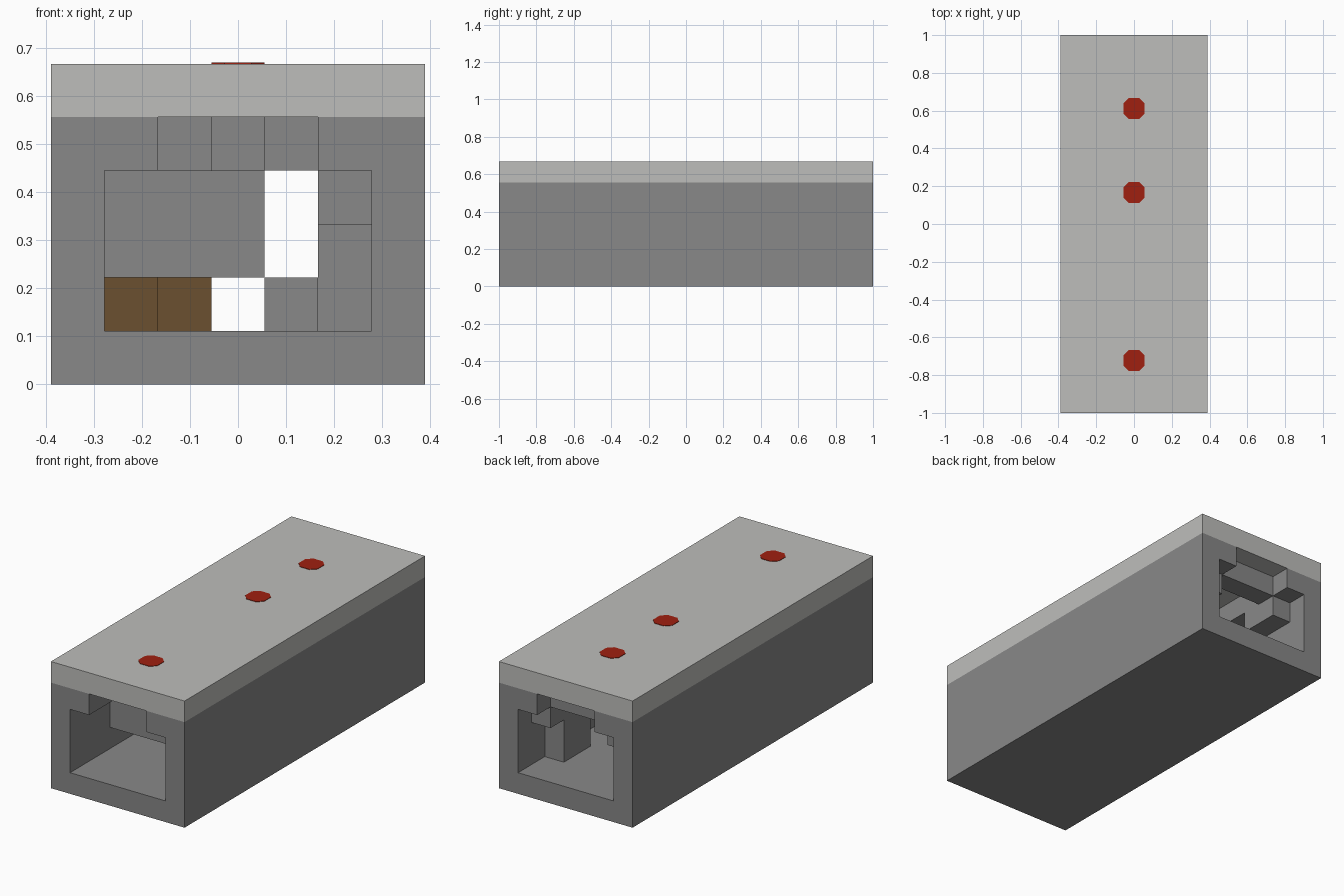
import bpy, bmesh
from mathutils import Vector

if "Cube" in bpy.data.objects:
    bpy.data.objects.remove(bpy.data.objects["Cube"], do_unlink=True)

U = 1 / 9        # one grid cell
HALF = 9         # half the length, in cells


def material(name, r, g, b):
    m = bpy.data.materials.new(name)
    m.use_nodes = True
    m.diffuse_color = (r, g, b, 1)
    node = next(n for n in m.node_tree.nodes if n.type == 'BSDF_PRINCIPLED')
    node.inputs["Base Color"].default_value = (r, g, b, 1)
    node.inputs["Roughness"].default_value = 0.9
    return m


stone = material("stone grey", .246, .246, .246)
pale = material("pale grey", .515, .515, .497)
red = material("deep red", .352, .0144, .0052)
brown = material("earth brown", .147, .080, .030)


def prism(name, outline, offset, mat):
    """Extrude a flat outline (in cells) along an offset."""
    bm = bmesh.new()
    face = bm.faces.new([bm.verts.new(Vector(p) * U) for p in outline])
    out = bmesh.ops.extrude_face_region(bm, geom=[face])
    moved = [g for g in out["geom"] if isinstance(g, bmesh.types.BMVert)]
    bmesh.ops.translate(bm, verts=moved, vec=Vector(offset) * U)
    bmesh.ops.recalc_face_normals(bm, faces=bm.faces)
    mesh = bpy.data.meshes.new(name)
    bm.to_mesh(mesh)
    bm.free()
    mesh.materials.append(mat)
    obj = bpy.data.objects.new(name, mesh)
    bpy.context.collection.objects.link(obj)
    return obj


def block(name, x, y, z, mat=stone):
    """Box from ranges in cells, with y counted from the front end."""
    a, b = y[0] - HALF, y[1] - HALF
    base = [(x[0], a, z[0]), (x[1], a, z[0]), (x[1], a, z[1]), (x[0], a, z[1])]
    return prism(name, base, (0, b - a, 0), mat)


# Tunnel shell: half profile mirrored, with a slot under the roof
half = [(3.5, 0), (3.5, 5), (1.5, 5), (1.5, 4), (2.5, 4), (2.5, 1)]
profile = half + [(-x, z) for x, z in reversed(half)]
prism("tunnel_shell", [(x, -HALF, z) for x, z in profile], (0, 2 * HALF, 0), stone)

# Roof slab
block("roof_slab", (-3.5, 3.5), (0, 18), (5, 6), pale)

# Red markers with clipped corners on the roof
h, c = 0.5, 0.25
for i, y in enumerate((2.5, 10.5, 14.5)):
    corners = [(h, c), (c, h), (-c, h), (-h, c), (-h, -c), (-c, -h), (c, -h), (h, -c)]
    prism(f"roof_marker_{i + 1}", [(x, y - HALF + d, 6) for x, d in corners],
          (0, 0, 0.02), red)

# Hanging barrier near the front
block("front_barrier", (-2.5, 0.5), (3, 4), (2, 4))

# Blocks around the back opening
block("back_lintel", (-1.5, 1.5), (16, 17), (4, 5))
for side, x in (("right", (-2.5, -1.5)), ("left", (1.5, 2.5))):
    block(f"back_corbel_{side}", x, (15, 17), (3, 4))
block("back_pillar", (1.5, 2.5), (14, 16), (1, 3))

# Blocks inside the tunnel
block("slot_block", (-0.5, 0.5), (10, 11), (4, 5))
block("floor_step", (0.5, 1.5), (9, 10), (1, 2))
block("brown_block_outer", (-2.5, -1.5), (8, 9), (1, 2), brown)
block("brown_block_inner", (-1.5, -0.5), (9, 10), (1, 2), brown)
